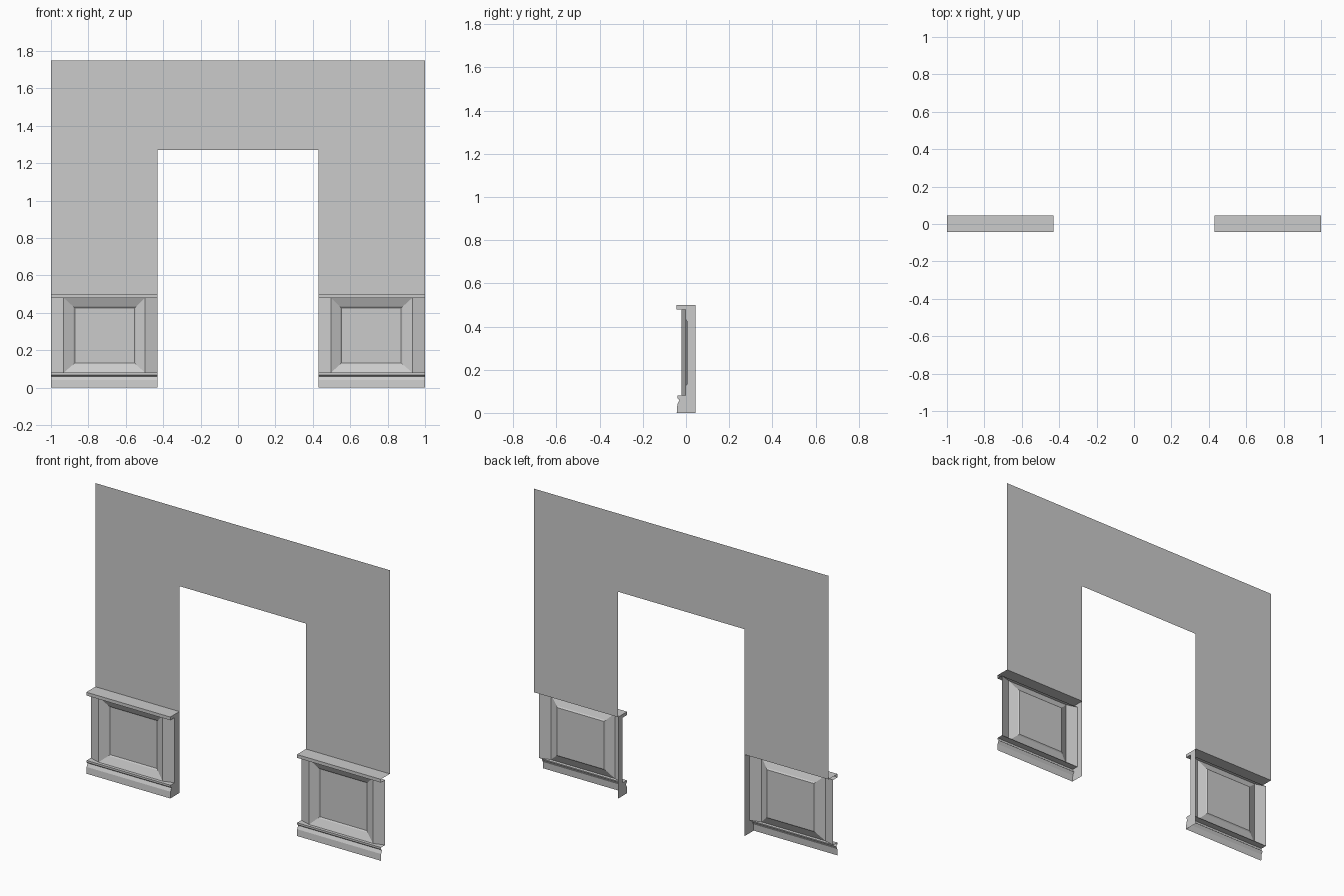
import bpy, bmesh

if "Cube" in bpy.data.objects:
    bpy.data.objects.remove(bpy.data.objects["Cube"])

BACK, FRONT = 0.045, -0.043      # wall plane and front of the trim
IN, OUT = 0.43, 1.0              # ends of one wainscot bay (x > 0 side)

# trim profiles as (y, z)
BASE = [(FRONT, 0), (-0.04, 0.04), (-0.03, 0.06), (-0.04, 0.068),
        (-0.04, 0.08), (0.0, 0.08)]
CAP = [(0.0, 0.48), (FRONT, 0.48), (FRONT, 0.5), (BACK, 0.5)]


def make(name, build):
    """Build one half in bmesh and mirror it across x."""
    bm = bmesh.new()
    build(bm)
    bmesh.ops.remove_doubles(bm, verts=bm.verts, dist=1e-5)
    me = bpy.data.meshes.new(name)
    bm.to_mesh(me)
    bm.free()
    ob = bpy.data.objects.new(name, me)
    bpy.context.collection.objects.link(ob)
    mod = ob.modifiers.new("mirror", 'MIRROR')
    mod.use_axis[0] = True
    mod.merge_threshold = 0.0001
    return ob


def face(bm, pts):
    return bm.faces.new([bm.verts.new(p) for p in pts])


def sweep(bm, profile):
    """Run a trim profile along the bay."""
    for (y0, z0), (y1, z1) in zip(profile, profile[1:]):
        face(bm, [(IN, y0, z0), (OUT, y0, z0), (OUT, y1, z1), (IN, y1, z1)])


def rect(x0, x1, z0, z1, y):
    return [(x0, y, z0), (x1, y, z0), (x1, y, z1), (x0, y, z1)]


# thin wall sheet above the wainscot, with the doorway between
def wall(bm):
    face(bm, rect(IN, OUT, 0.5, 1.27, BACK))
    face(bm, rect(IN, OUT, 1.27, 1.75, BACK))
    face(bm, rect(0, IN, 1.27, 1.75, BACK))


# recessed panel: nested rectangles, then the slanted stiles at either side
def panel(bm):
    rings = [rect(0.498, 0.932, 0.08, 0.48, -0.021),
             rect(0.545, 0.88, 0.125, 0.433, 0.0),
             rect(0.553, 0.872, 0.132, 0.426, 0.006)]
    for a, b in zip(rings, rings[1:]):
        for i in range(4):
            j = (i + 1) % 4
            face(bm, [a[i], a[j], b[j], b[i]])
    face(bm, rings[-1])
    face(bm, [(IN, 0, 0.08), (0.498, -0.021, 0.08),
              (0.498, -0.021, 0.48), (IN, 0, 0.48)])
    face(bm, [(0.932, -0.021, 0.08), (OUT, 0, 0.08),
              (OUT, 0, 0.48), (0.932, -0.021, 0.48)])


# closed end of the wainscot at the doorway
def door_end(bm):
    face(bm, [(IN, y, z) for y, z in [(BACK, 0)][::-1] + CAP[::-1] + BASE[::-1]])


make("wall", wall)
make("baseboard", lambda bm: sweep(bm, BASE))
make("chair_rail", lambda bm: sweep(bm, CAP))
make("wainscot_panel", panel)
make("doorway_end", door_end)
